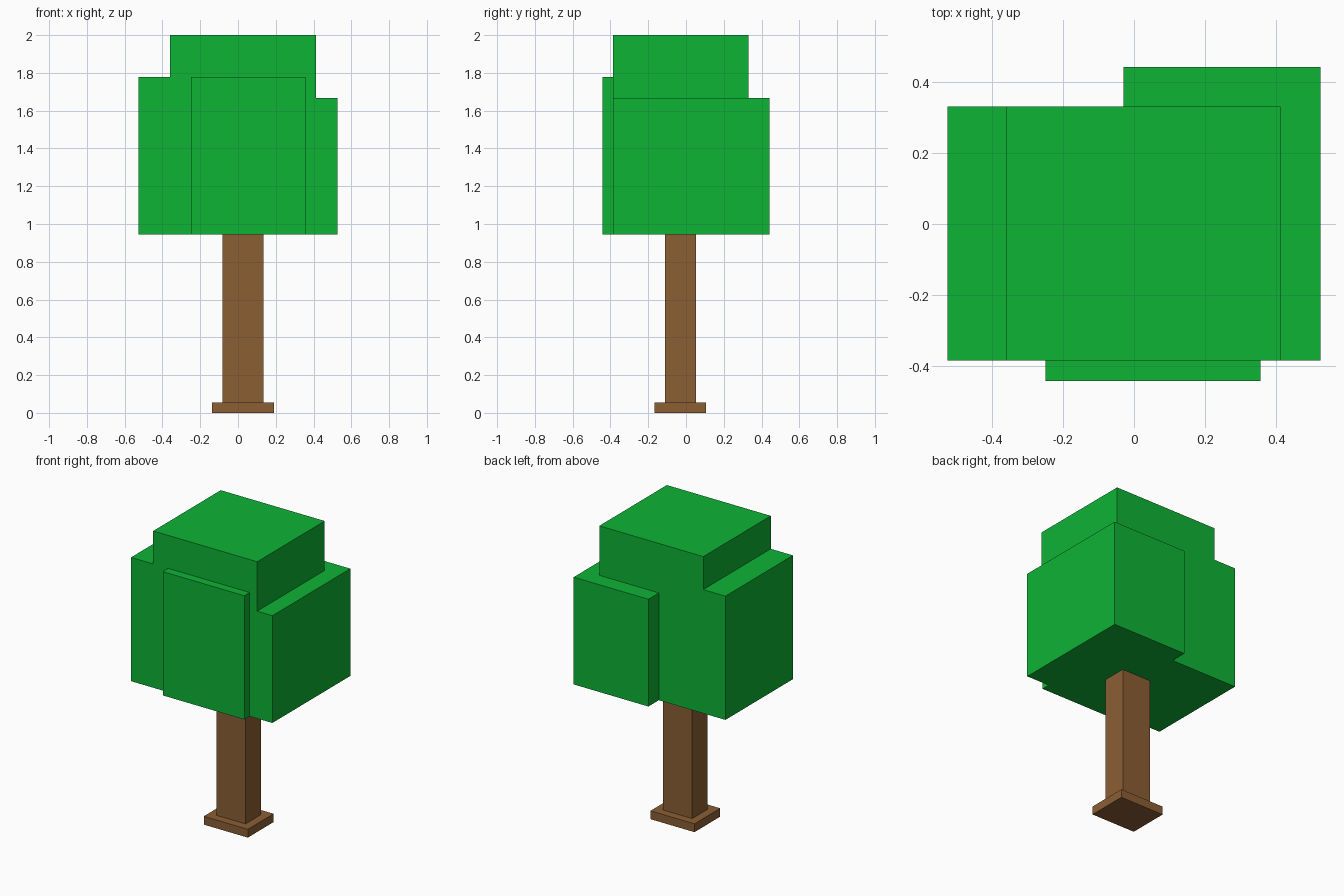
import bpy
import bmesh

cube = bpy.data.objects.get("Cube")
if cube:
    bpy.data.objects.remove(cube, do_unlink=True)


def make_material(name, rgb):
    mat = bpy.data.materials.new(name)
    mat.use_nodes = True
    color = (*rgb, 1.0)
    mat.diffuse_color = color
    mat.node_tree.nodes["Principled BSDF"].inputs["Base Color"].default_value = color
    return mat


def box(name, mat, x, y, z):
    """Flat-shaded box spanning the (min, max) ranges x, y and z."""
    ranges = (x, y, z)
    center = [(a + b) / 2 for a, b in ranges]
    size = [b - a for a, b in ranges]
    bm = bmesh.new()
    bmesh.ops.create_cube(bm, size=1.0)
    bmesh.ops.scale(bm, vec=size, verts=bm.verts)
    mesh = bpy.data.meshes.new(name)
    bm.to_mesh(mesh)
    bm.free()
    mesh.materials.append(mat)
    obj = bpy.data.objects.new(name, mesh)
    obj.location = center
    bpy.context.collection.objects.link(obj)
    return obj


leaf = make_material("leaf green", (0.0044, 0.451, 0.0356))
bark = make_material("bark brown", (0.258, 0.112, 0.0343))

# Shared levels
BASE_TOP, LEAF_BOTTOM = 0.056, 0.945
LOW, MID, TOP = 1.667, 1.778, 2.0
FRONT, BACK = -0.386, 0.332

# Trunk and its foot
box("trunk_base", bark, (-0.138, 0.19), (-0.167, 0.107), (0, BASE_TOP))
box("trunk", bark, (-0.083, 0.134), (-0.111, 0.053), (BASE_TOP, LEAF_BOTTOM))

# Foliage: central block with lower blocks joined to its sides
box("foliage_center", leaf, (-0.361, 0.413), (FRONT, BACK), (LEAF_BOTTOM, TOP))
box("foliage_right", leaf, (-0.526, -0.361), (FRONT, BACK), (LEAF_BOTTOM, MID))
box("foliage_left", leaf, (0.413, 0.526), (FRONT, BACK), (LEAF_BOTTOM, LOW))
box("foliage_back", leaf, (-0.03, 0.526), (BACK, 0.443), (LEAF_BOTTOM, LOW))
box("foliage_front", leaf, (-0.25, 0.357), (-0.443, FRONT), (LEAF_BOTTOM, MID))
